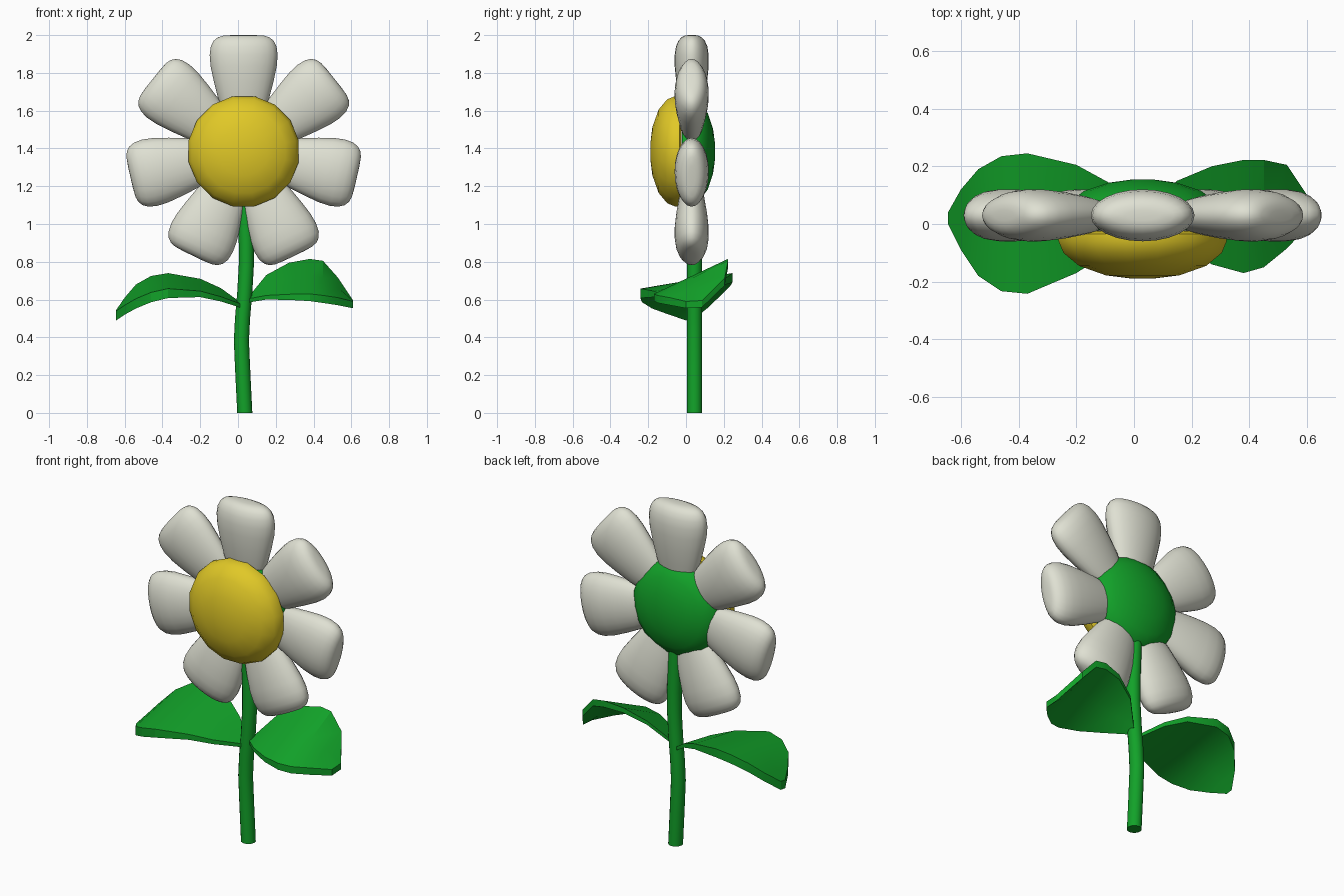
import bpy, bmesh, math
from mathutils import Vector, Matrix

CX, CY, CZ = 0.03, 0.03, 1.385   # flower head centre


def material(name, rgb):
    m = bpy.data.materials.new(name)
    m.diffuse_color = (*rgb, 1)
    return m


WHITE = material("petal_white", (0.74, 0.75, 0.65))
YELLOW = material("centre_yellow", (0.75, 0.58, 0.02))
GREEN = material("leaf_green", (0.006, 0.36, 0.022))


def loft(name, rings, mat, angle):
    """Skin a list of equal-length point rings and cap both ends."""
    bm = bmesh.new()
    vs = [[bm.verts.new(p) for p in ring] for ring in rings]
    n = len(vs[0])
    for a, b in zip(vs, vs[1:]):
        for i in range(n):
            j = (i + 1) % n
            bm.faces.new((a[i], a[j], b[j], b[i]))
    bm.faces.new(vs[0])
    bm.faces.new(vs[-1])
    bmesh.ops.recalc_face_normals(bm, faces=bm.faces)
    me = bpy.data.meshes.new(name)
    bm.to_mesh(me)
    bm.free()
    me.materials.append(mat)
    ob = bpy.data.objects.new(name, me)
    bpy.context.collection.objects.link(ob)
    bpy.ops.object.select_all(action='DESELECT')
    ob.select_set(True)
    bpy.context.view_layer.objects.active = ob
    bpy.ops.object.shade_smooth_by_angle(angle=math.radians(angle))
    return ob


def circle(n, offset=0.0):
    return [(math.cos(t), math.sin(t)) for t in
            (2 * math.pi * (i + offset) / n for i in range(n))]


# petals: (radius from centre, half width, half thickness)
petal = [(0.10, 0.06, 0.03), (0.20, 0.105, 0.05), (0.28, 0.135, 0.068), (0.37, 0.158, 0.082),
         (0.45, 0.175, 0.09), (0.51, 0.18, 0.09), (0.555, 0.174, 0.083), (0.585, 0.159, 0.07),
         (0.603, 0.137, 0.054), (0.612, 0.108, 0.036), (0.615, 0.06, 0.018)]
for k in range(7):
    turn = Matrix.Translation((CX, CY, CZ)) @ Matrix.Rotation(2 * math.pi * k / 7, 4, 'Y')
    rings = [[turn @ Vector((w * c, t * s, r)) for c, s in circle(24)] for r, w, t in petal]
    loft(f"petal_{k + 1}", rings, WHITE, 60)


# flower head: domes turned around the y axis, (radius, y)
def dome(name, profile, mat, sides):
    rings = [[(CX + r * c, y, CZ + r * s) for c, s in circle(sides, 0.5)] for r, y in profile]
    loft(name, rings, mat, 50)


dome("flower_centre", [(0.27, -0.025), (0.297, -0.035), (0.297, -0.06), (0.28, -0.10),
                       (0.225, -0.145), (0.13, -0.178), (0.04, -0.189)], YELLOW, 16)
dome("flower_back", [(0.27, -0.02), (0.28, 0.03), (0.26, 0.075), (0.205, 0.115),
                     (0.12, 0.143), (0.04, 0.154)], GREEN, 20)

# stem: gently bent tube, (x, z)
stem = [(0.036, 0), (0.026, 0.2), (0.018, 0.38), (0.024, 0.5), (0.036, 0.64),
        (0.044, 0.78), (0.044, 0.9), (0.038, 1.05), (0.032, 1.2)]
loft("stem", [[(x + 0.04 * c, 0.045 + 0.04 * s, z) for c, s in circle(14)] for x, z in stem], GREEN, 50)


# leaves: stations (x, front y, front z, back y, back z, thickness)
def leaf(name, stations):
    rings = []
    for x, yf, zf, yb, zb, t in stations:
        ym, zm = (yf + yb) / 2, (zf + zb) / 2
        rings.append([(x, yf, zf), (x, ym, zm), (x, yb, zb),
                      (x, yb, zb - t), (x, ym, zm - t), (x, yf, zf - t)])
    loft(name, rings, GREEN, 25)


leaf("left_leaf", [(0.02, 0.02, 0.575, 0.07, 0.58, 0.02), (-0.09, -0.10, 0.615, 0.145, 0.66, 0.025),
                   (-0.20, -0.17, 0.645, 0.205, 0.71, 0.032), (-0.37, -0.242, 0.658, 0.245, 0.74, 0.05),
                   (-0.46, -0.233, 0.638, 0.235, 0.725, 0.052), (-0.54, -0.18, 0.605, 0.19, 0.68, 0.052),
                   (-0.60, -0.09, 0.57, 0.12, 0.61, 0.05), (-0.645, 0.0, 0.54, 0.04, 0.545, 0.05)])
leaf("right_leaf", [(0.06, 0.02, 0.605, 0.07, 0.62, 0.02), (0.15, -0.07, 0.622, 0.15, 0.73, 0.022),
                    (0.27, -0.14, 0.628, 0.20, 0.795, 0.03), (0.38, -0.17, 0.63, 0.222, 0.815, 0.038),
                    (0.45, -0.15, 0.622, 0.222, 0.805, 0.04), (0.53, -0.085, 0.61, 0.205, 0.715, 0.04),
                    (0.61, 0.0, 0.59, 0.085, 0.595, 0.036)])
